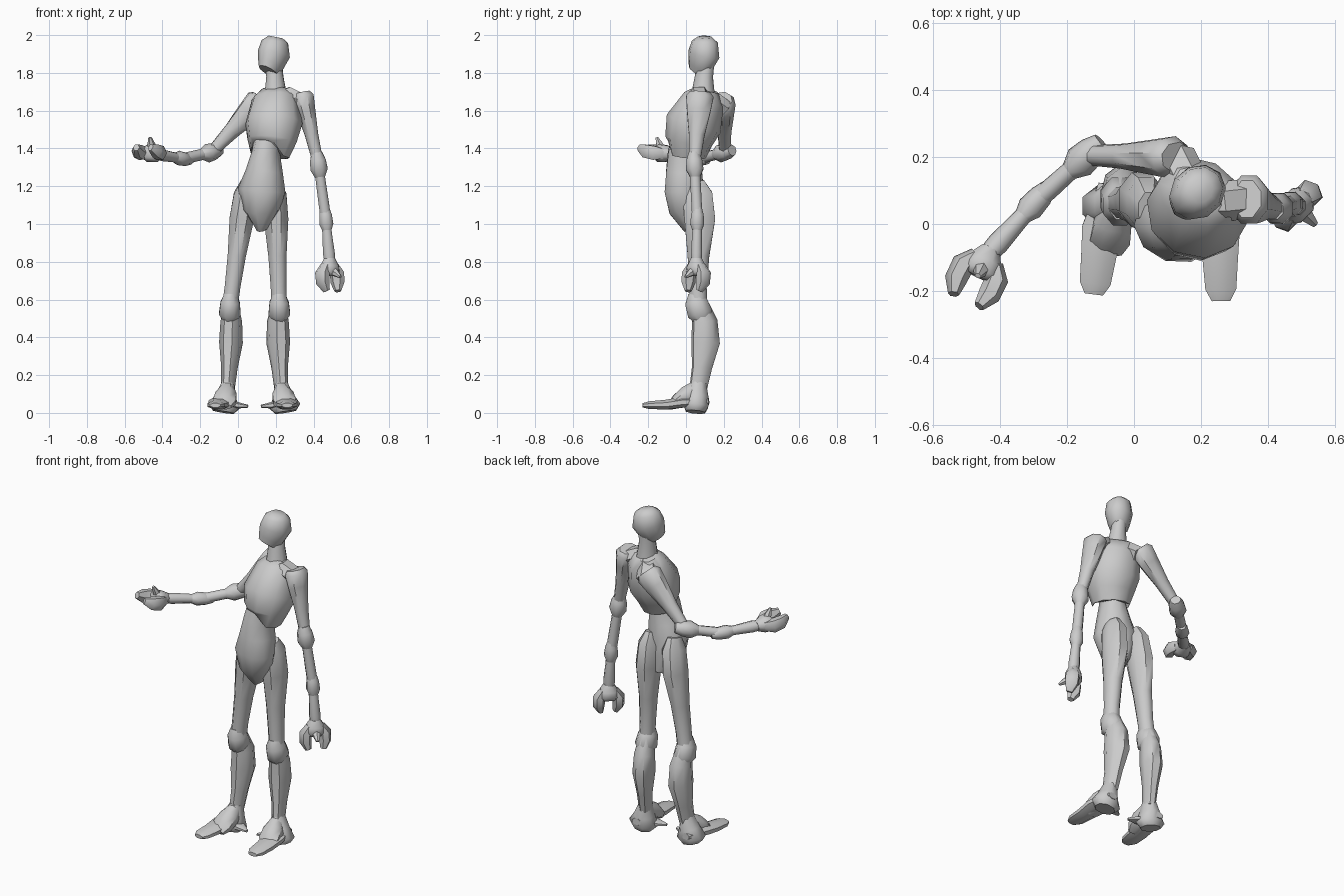
import bpy
import bmesh
import math
from mathutils import Vector

default_cube = bpy.data.objects.get("Cube")
if default_cube:
    bpy.data.objects.remove(default_cube, do_unlink=True)

grey = bpy.data.materials.new("plain_grey")
grey.use_nodes = True
grey.diffuse_color = (0.6, 0.6, 0.6, 1)
grey.node_tree.nodes["Principled BSDF"].inputs["Base Color"].default_value = grey.diffuse_color


def loft(name, rows, side, sides=8, arch=0):
    """Skin elliptical rings (centre, half width, half depth) along a path."""
    mesh = bpy.data.meshes.new(name)
    bm = bmesh.new()
    rings = []
    for i, (centre, width, depth) in enumerate(rows):
        before = rows[max(i - 1, 0)][0]
        after = rows[min(i + 1, len(rows) - 1)][0]
        tangent = (after - before).normalized()
        across = (side - tangent * side.dot(tangent)).normalized()
        front = tangent.cross(across)
        ring = []
        for k in range(sides):
            angle = math.tau * (k + 0.5) / sides
            point = centre + across * math.cos(angle) * width + front * math.sin(angle) * depth
            # Raise the front of the last ring into an arch
            if arch and i == len(rows) - 1 and math.sin(angle) > 0.8:
                point.z += arch
            ring.append(bm.verts.new(point))
        rings.append(ring)
    for upper, lower in zip(rings, rings[1:]):
        for k in range(sides):
            n = (k + 1) % sides
            bm.faces.new((upper[k], upper[n], lower[n], lower[k]))
    bm.faces.new(rings[0])
    bm.faces.new(rings[-1])
    bmesh.ops.recalc_face_normals(bm, faces=bm.faces)
    bm.to_mesh(mesh)
    bm.free()
    mesh.materials.append(grey)
    obj = bpy.data.objects.new(name, mesh)
    bpy.context.collection.objects.link(obj)
    bpy.ops.object.select_all(action="DESELECT")
    obj.select_set(True)
    bpy.context.view_layer.objects.active = obj
    bpy.ops.object.shade_smooth_by_angle(angle=math.radians(50))


def bone(name, start, end, side, profile, sides=8):
    """Limb segment: profile rows are (fraction, half width, half depth, forward shift)."""
    axis = end - start
    front = axis.cross(side).normalized()
    rows = [(start + axis * t + front * shift, w, d) for t, w, d, shift in profile]
    loft(name, rows, side, sides)


def stack(name, side, rows, arch=0):
    """Body mass from rows of (x, y, z, half width, half depth)."""
    loft(name, [(Vector(r[:3]), r[3], r[4]) for r in rows], side, 10, arch)


# Head and neck
stack("head", Vector((0.65, -0.75, 0)), [
    (.2, .1, 1.99, .035, .04), (.195, .1, 1.965, .068, .073), (.19, .095, 1.9, .078, .092),
    (.172, .075, 1.84, .06, .075), (.16, .062, 1.81, .045, .06)])
stack("neck", Vector((0.8, -0.6, 0)), [
    (.19, .105, 1.87, .04, .05), (.195, .095, 1.78, .045, .05), (.2, .09, 1.68, .06, .065)])

# Torso
stack("ribcage", Vector((0.86, -0.5, 0)), [
    (.2, .11, 1.71, .085, .055), (.195, .095, 1.66, .128, .105), (.19, .04, 1.53, .155, .15),
    (.18, .015, 1.44, .135, .125), (.17, .005, 1.36, .105, .1)], 0.07)
stack("abdomen", Vector((0.95, -0.3, 0)), [
    (.16, 0, 1.47, .07, .075), (.148, -.01, 1.38, .073, .09), (.14, -.01, 1.28, .098, .1),
    (.125, -.01, 1.18, .128, .105), (.125, .005, 1.08, .1, .1), (.13, .045, .98, .03, .06)])

# Segment profiles shared by both sides
upper_arm = [(0, .045, .06, 0), (.06, .063, .078, 0), (.25, .054, .068, 0), (.6, .038, .045, 0), (1, .03, .03, 0)]
forearm = [(0, .03, .03, 0), (.3, .028, .03, 0), (.7, .03, .03, 0), (1, .03, .03, 0)]
wrist = [(0, .025, .025, 0), (.4, .028, .028, 0), (.8, .034, .032, 0), (1, .03, .028, 0)]
joint = [(0, .03, .03, 0), (.3, .045, .045, 0), (.65, .05, .05, 0), (1, .025, .025, 0)]
thigh = [(0, .035, .055, .01), (.1, .064, .085, -.005), (.3, .07, .088, -.015),
         (.6, .052, .062, -.005), (.85, .045, .05, 0), (1, .045, .05, 0)]
knee_cap = [(0, .035, .045, .01), (.3, .055, .065, .01), (.7, .062, .072, -.01), (1, .03, .04, -.02)]
shin = [(0, .04, .05, -.01), (.2, .057, .07, -.035), (.45, .062, .078, -.04),
        (.75, .043, .055, -.02), (1, .035, .048, 0)]
cuff = [(0, .035, .045, 0), (.45, .058, .065, 0), (.8, .088, .07, 0), (1, .06, .055, 0)]
instep = [(0, .03, .05, 0), (.4, .06, .055, 0), (.75, .065, .04, 0), (1, .045, .02, 0)]
toe_plate = [(0, .03, .02, .01), (.4, .065, .03, .01), (.65, .057, .028, 0), (.9, .05, .022, 0), (1, .03, .012, 0)]
spur_plate = [(0, .05, .025, 0), (.6, .03, .015, 0), (1, .01, .008, 0)]


def build_leg(label, inward, hip, knee, ankle, toe):
    side = Vector((1, 0, 0))
    bone(label + "_thigh", hip, knee, side, thigh)
    along = (ankle - knee).normalized()
    bone(label + "_knee", knee - along * 0.06, knee + along * 0.09, side, knee_cap)
    # Calf bows back and slightly inward
    bone(label + "_shin", knee, ankle, Vector((1, -0.25 * inward, 0)), shin)
    # Foot: cuff over the heel, sloping instep, long toe plate and an inward spur
    base = Vector((ankle.x - inward * 0.025, 0.05, 0.005))
    bone(label + "_heel", ankle + Vector((0, 0, 0.03)), base, side, cuff)
    bone(label + "_instep", ankle, Vector((base.x, -0.085, 0.035)), side, instep)
    bone(label + "_toe", Vector((base.x, 0.12, 0.05)), toe, side, toe_plate)
    root = Vector((ankle.x, 0.04, 0.045))
    bone(label + "_spur", root, root + Vector((inward * 0.105, -0.03, -0.01)), Vector((0, 1, 0)), spur_plate, 6)


def build_hand(label, root, aim, spread):
    """Thick two-pronged hand aimed along one vector, prongs spread along another."""
    flat = aim.cross(spread)
    loft(label + "_palm", [(root - aim * 0.02, .03, .03), (root + aim * 0.02, .056, .048),
                           (root + aim * 0.055, .068, .05), (root + aim * 0.075, .055, .03)], spread)
    for number, sign in (("outer", 1), ("inner", -1)):
        path = [(0.02, 0.03, 0, .03), (0.06, 0.055, 0, .042), (0.11, 0.055, 0.005, .04), (0.155, 0.042, 0.02, .02)]
        rows = [(root + aim * u + spread * sign * v + flat * w, r, r * 0.85) for u, v, w, r in path]
        loft(label + "_" + number + "_prong", rows, flat, 6)
    # Short thumb rising from the palm
    loft(label + "_thumb", [(root + aim * 0.03, .03, .025), (root + aim * 0.06 + flat * 0.045, .022, .02),
                            (root + aim * 0.08 + flat * 0.08, .01, .008)], spread, 6)


def build_arm(label, side, shoulder, elbow, mid, end, aim, spread):
    bone(label + "_upper_arm", shoulder, elbow, side, upper_arm)
    bone(label + "_forearm", elbow, mid, side, forearm)
    bone(label + "_wrist", mid, end, side, wrist)
    # Swollen joints wrap the meeting ends of the segments
    for part, at, toward, size in (("elbow", elbow, mid, 1), ("wrist_joint", mid, end, 0.8)):
        along = (toward - at).normalized()
        profile = [(t, w * size, d * size, s) for t, w, d, s in joint]
        bone(label + "_" + part, at - along * 0.06, at + along * 0.08, side, profile)
    build_hand(label, end, aim.normalized(), spread.normalized())
    # Collar plate from the breastbone to the shoulder
    breastbone = Vector((.195, .06, 1.66))
    loft(label + "_collar", [(breastbone, .03, .04), (shoulder.lerp(breastbone, 0.5), .055, .06),
                             (shoulder - Vector((0, 0, 0.05)), .05, .06)], Vector((0, 0, 1)), 6)


# Limbs, posed by their joints
build_leg("left", -1, Vector((.195, .055, 1.22)), Vector((.218, .065, .57)),
          Vector((.228, .065, .13)), Vector((.26, -.23, .04)))
build_leg("right", 1, Vector((.046, .055, 1.22)), Vector((-.042, .065, .57)),
          Vector((-.053, .065, .13)), Vector((-.12, -.21, .04)))
build_arm("left", Vector((1, 0, 0)), Vector((.338, .075, 1.695)), Vector((.425, .045, 1.32)),
          Vector((.465, .06, 1.03)), Vector((.485, .055, .8)),
          Vector((0, 0, -1)), Vector((1, 1, 0)))
build_arm("right", Vector((0.6, -0.6, 0.5)), Vector((.125, .2, 1.66)), Vector((-.14, .205, 1.38)),
          Vector((-.29, .07, 1.345)), Vector((-.435, -.09, 1.37)),
          Vector((-0.43, -0.9, 0.1)), Vector((0.9, -0.43, 0)))
